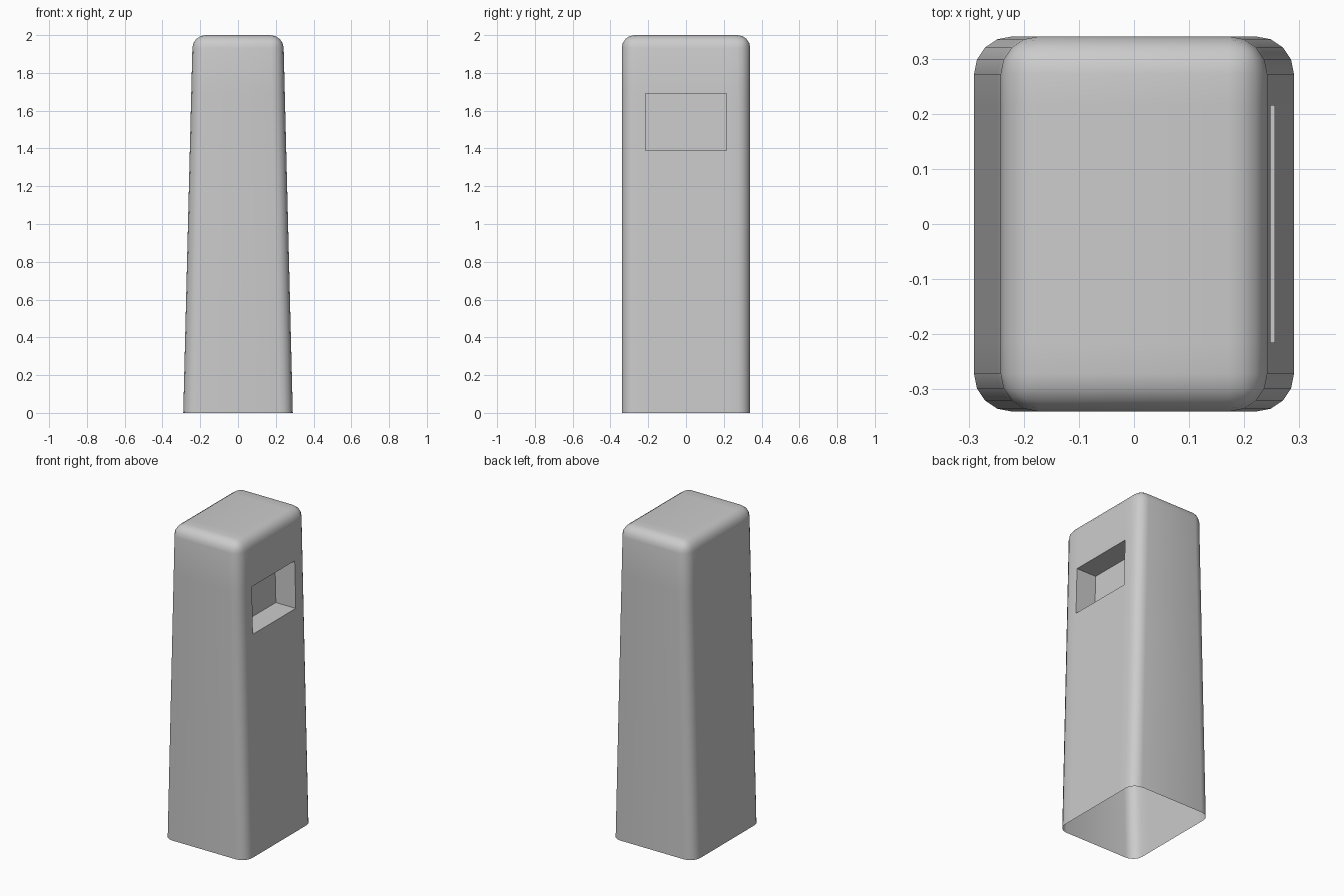
import bpy, bmesh
from mathutils import Vector

if "Cube" in bpy.data.objects:
    bpy.data.objects.remove(bpy.data.objects["Cube"])

H, HALF_Y = 2.0, 0.34
BOTTOM_X, TOP_X = 0.29, 0.24
ROUND = 0.068
REC_Y, REC_Z0, REC_Z1, REC_DEPTH = 0.215, 1.39, 1.69, 0.14

# Tapered block
bm = bmesh.new()
bmesh.ops.create_cube(bm, size=2)
for v in bm.verts:
    top = v.co.z > 0
    v.co = Vector((v.co.x * (TOP_X if top else BOTTOM_X), v.co.y * HALF_Y, H if top else 0))

# Rounded upright corners and top rim
edges = [e for e in bm.edges if any(v.co.z > 1 for v in e.verts)]
bmesh.ops.bevel(bm, geom=edges, offset=ROUND, offset_type='OFFSET',
                segments=4, profile=0.5, affect='EDGES')

# Open underside
bm.normal_update()
under = [f for f in bm.faces if f.normal.z < -0.9]
bmesh.ops.delete(bm, geom=under, context='FACES_ONLY')

# Cut lines around the window recess
for co, no in (((0, -REC_Y, 0), (0, 1, 0)), ((0, REC_Y, 0), (0, 1, 0)),
               ((0, 0, REC_Z0), (0, 0, 1)), ((0, 0, REC_Z1), (0, 0, 1))):
    bmesh.ops.bisect_plane(bm, geom=bm.verts[:] + bm.edges[:] + bm.faces[:],
                           plane_co=co, plane_no=no)

# Push the recess in on the right side
bm.normal_update()
panel = [f for f in bm.faces if f.normal.x > 0.9
         and abs(f.calc_center_median().y) < REC_Y
         and REC_Z0 < f.calc_center_median().z < REC_Z1]
new = bmesh.ops.extrude_discrete_faces(bm, faces=panel)["faces"]
for f in new:
    bmesh.ops.translate(bm, verts=f.verts[:], vec=(-REC_DEPTH, 0, 0))

mesh = bpy.data.meshes.new("pillar_body")
bm.to_mesh(mesh)
bm.free()
body = bpy.data.objects.new("pillar_body", mesh)
bpy.context.collection.objects.link(body)
bpy.context.view_layer.objects.active = body
body.select_set(True)
bpy.ops.object.shade_smooth_by_angle()
